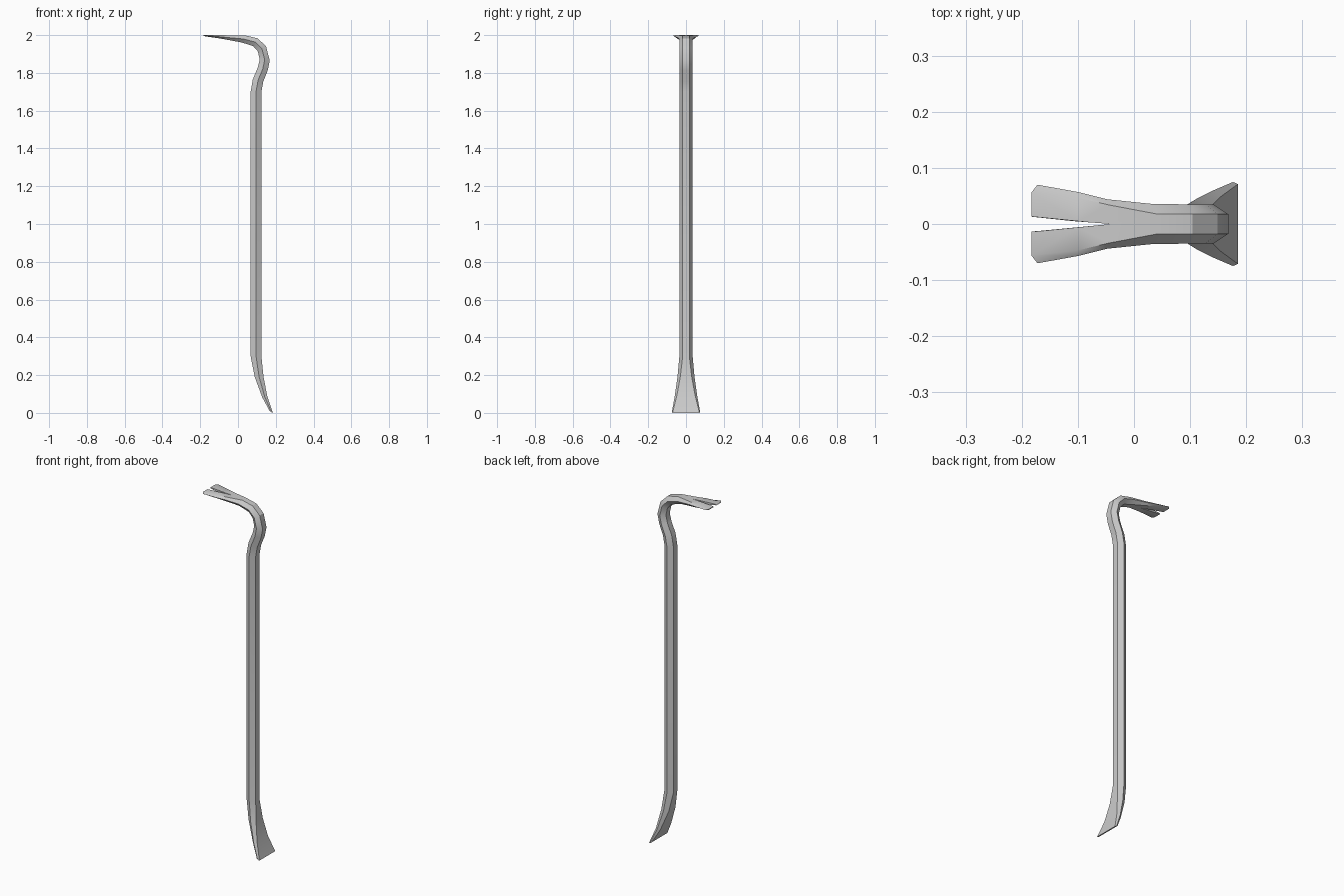
import bpy, bmesh

if "Cube" in bpy.data.objects:
    bpy.data.objects.remove(bpy.data.objects["Cube"])

# Hexagonal stations along the bar:
# outer x,z | inner x,z | side edge half width | flat half width
STATIONS = [
    (0.185, 0.000, 0.168, 0.009, 0.075, 0.071),
    (0.155, 0.088, 0.128, 0.083, 0.060, 0.049),
    (0.135, 0.192, 0.088, 0.192, 0.045, 0.030),
    (0.124, 0.300, 0.067, 0.300, 0.035, 0.0175),
    (0.124, 1.700, 0.067, 1.700, 0.035, 0.0175),
    (0.134, 1.755, 0.078, 1.765, 0.035, 0.0175),
    (0.157, 1.812, 0.104, 1.827, 0.035, 0.0175),
    (0.168, 1.865, 0.115, 1.870, 0.035, 0.0175),
    (0.149, 1.940, 0.105, 1.914, 0.035, 0.0175),
    (0.104, 1.983, 0.080, 1.942, 0.035, 0.0175),
    (0.040, 1.998, 0.020, 1.961, 0.036, 0.0180),
    (-0.045, 1.999, -0.050, 1.974, 0.044, 0.034),
    (-0.100, 2.000, -0.100, 1.983, 0.057, 0.047),
    (-0.183, 2.000, -0.183, 1.995, 0.070, 0.056),
]


def make_object(name, bm):
    bmesh.ops.recalc_face_normals(bm, faces=bm.faces)
    mesh = bpy.data.meshes.new(name)
    bm.to_mesh(mesh)
    bm.free()
    obj = bpy.data.objects.new(name, mesh)
    bpy.context.collection.objects.link(obj)
    return obj


def loft(name, rings):
    bm = bmesh.new()
    loops = [[bm.verts.new(p) for p in ring] for ring in rings]
    n = len(loops[0])
    for a, b in zip(loops, loops[1:]):
        for i in range(n):
            j = (i + 1) % n
            bm.faces.new((a[i], a[j], b[j], b[i]))
    bm.faces.new(loops[0])
    bm.faces.new(loops[-1])
    return make_object(name, bm)


# Bar with flared chisel foot and hooked claw
rings = []
for k, (ox, oz, ix, iz, w, f) in enumerate(STATIONS):
    mx, mz = (ox + ix) / 2, (oz + iz) / 2
    if k == len(STATIONS) - 1:
        mx += 0.011  # clipped claw corners
    rings.append([(ox, -f, oz), (ox, f, oz), (mx, w, mz),
                  (ix, f, iz), (ix, -f, iz), (mx, -w, mz)])
bar = loft("crowbar", rings)

# Nail slot: wedge slightly wider at the top
wedge = loft("nail_slot_cutter", [
    [(-0.040, 0, z), (-0.200, -h, z), (-0.200, h, z)]
    for z, h in ((1.94, 0.012), (2.02, 0.016))])
cut = bar.modifiers.new("nail_slot", 'BOOLEAN')
cut.operation = 'DIFFERENCE'
cut.solver = 'EXACT'
cut.object = wedge
wedge.hide_render = True

bpy.context.view_layer.objects.active = bar
bar.select_set(True)
bpy.ops.object.modifier_apply(modifier=cut.name)
bpy.data.objects.remove(wedge)
bpy.ops.object.shade_smooth_by_angle(angle=0.5)
